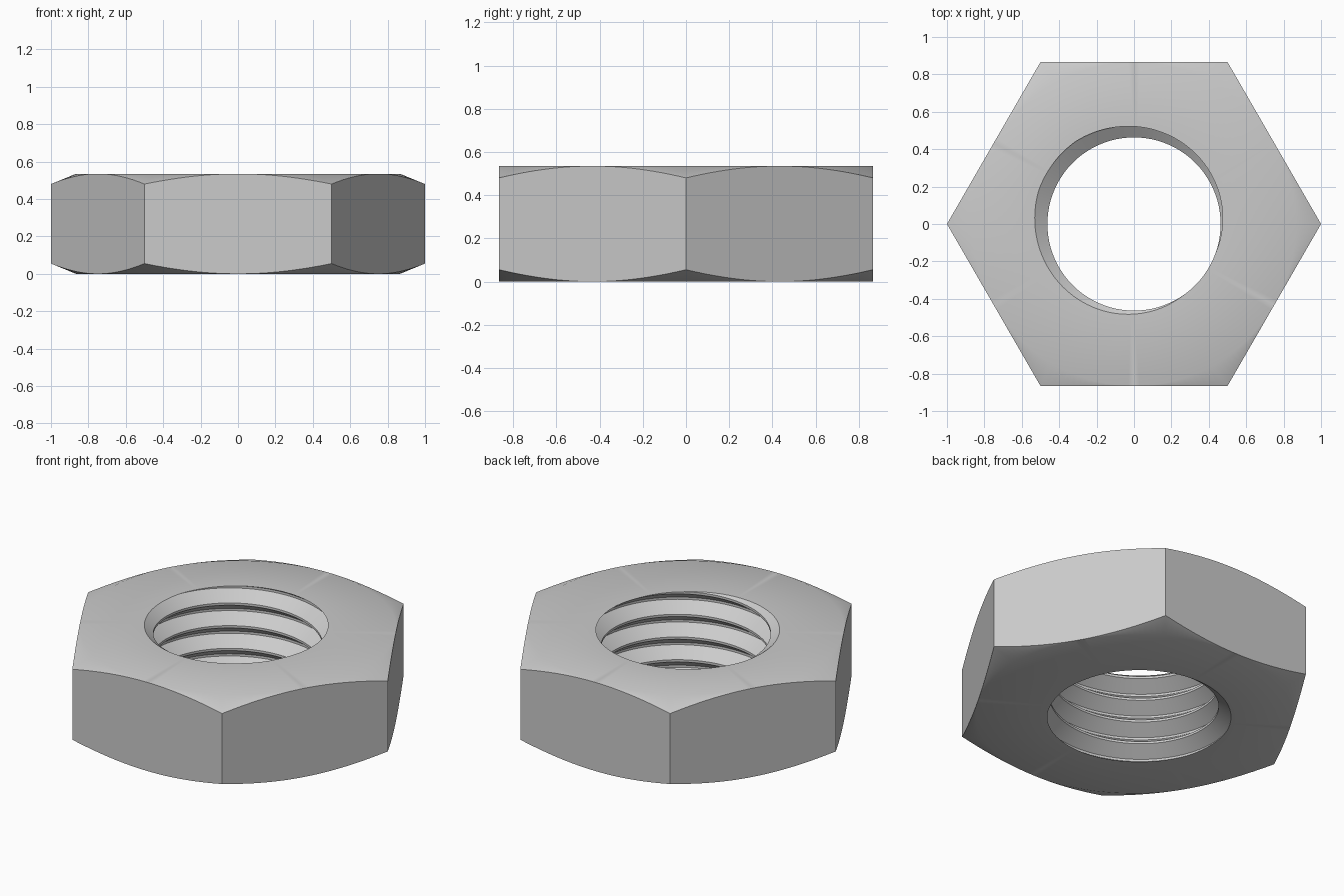
import bpy, bmesh, math

if "Cube" in bpy.data.objects:
    bpy.data.objects.remove(bpy.data.objects["Cube"])

H = 0.535                    # nut height
FLAT = math.sqrt(3) / 2      # centre to flat
CHAMFER = 0.055              # corner drop of the conical chamfer
R_MIN, R_MAJ = 0.463, 0.54   # thread crest and root radius
P = 0.137                    # thread pitch
PHASE = math.radians(-37)    # where a crest centre meets the top face
N = 180                      # columns around

# one pitch of the thread: (height fraction, radius), starting at crest centre
TOOTH = [(0.05, R_MIN), (0.45, R_MAJ), (0.55, R_MAJ), (0.95, R_MIN)]


def thread_radius(t):
    t %= 1.0
    d = min(t, 1 - t)
    f = min(max((d - 0.05) / 0.4, 0), 1)
    return R_MIN + (R_MAJ - R_MIN) * f


def column(a):
    """Closed section of the nut at angle a, as (radius, z) pairs."""
    base = H + P * (a - PHASE) / (2 * math.pi)   # height of a crest centre
    pts = []
    for k in range(-7, 3):
        for frac, _ in TOOTH:
            z = min(max(base + (k + frac) * P, 0), H)
            pts.append((thread_radius((z - base) / P), z))
    # hexagon wall and the chamfer cone cutting its corners
    m = (a % (math.pi / 3)) - math.pi / 6
    r = FLAT / math.cos(m)
    drop = CHAMFER * (r - FLAT) / (1 - FLAT)
    return pts + [(FLAT, H), (r, H - drop), (r, drop), (FLAT, 0)]


bm = bmesh.new()
cols = []
for i in range(N + 1):
    a = 2 * math.pi * i / N
    cols.append([bm.verts.new((r * math.cos(a), r * math.sin(a), z))
                 for r, z in column(a)])
for c0, c1 in zip(cols, cols[1:]):
    n = len(c0)
    for j in range(n):
        k = (j + 1) % n
        bm.faces.new((c0[j], c1[j], c1[k], c0[k]))
# collapse the clamped thread rows and close the seam
bmesh.ops.remove_doubles(bm, verts=bm.verts, dist=1e-5)
bmesh.ops.recalc_face_normals(bm, faces=bm.faces)

mesh = bpy.data.meshes.new("hex_nut")
bm.to_mesh(mesh)
bm.free()
nut = bpy.data.objects.new("hex_nut", mesh)
bpy.context.collection.objects.link(nut)
bpy.context.view_layer.objects.active = nut
nut.select_set(True)
bpy.ops.object.shade_smooth_by_angle(angle=math.radians(30))
